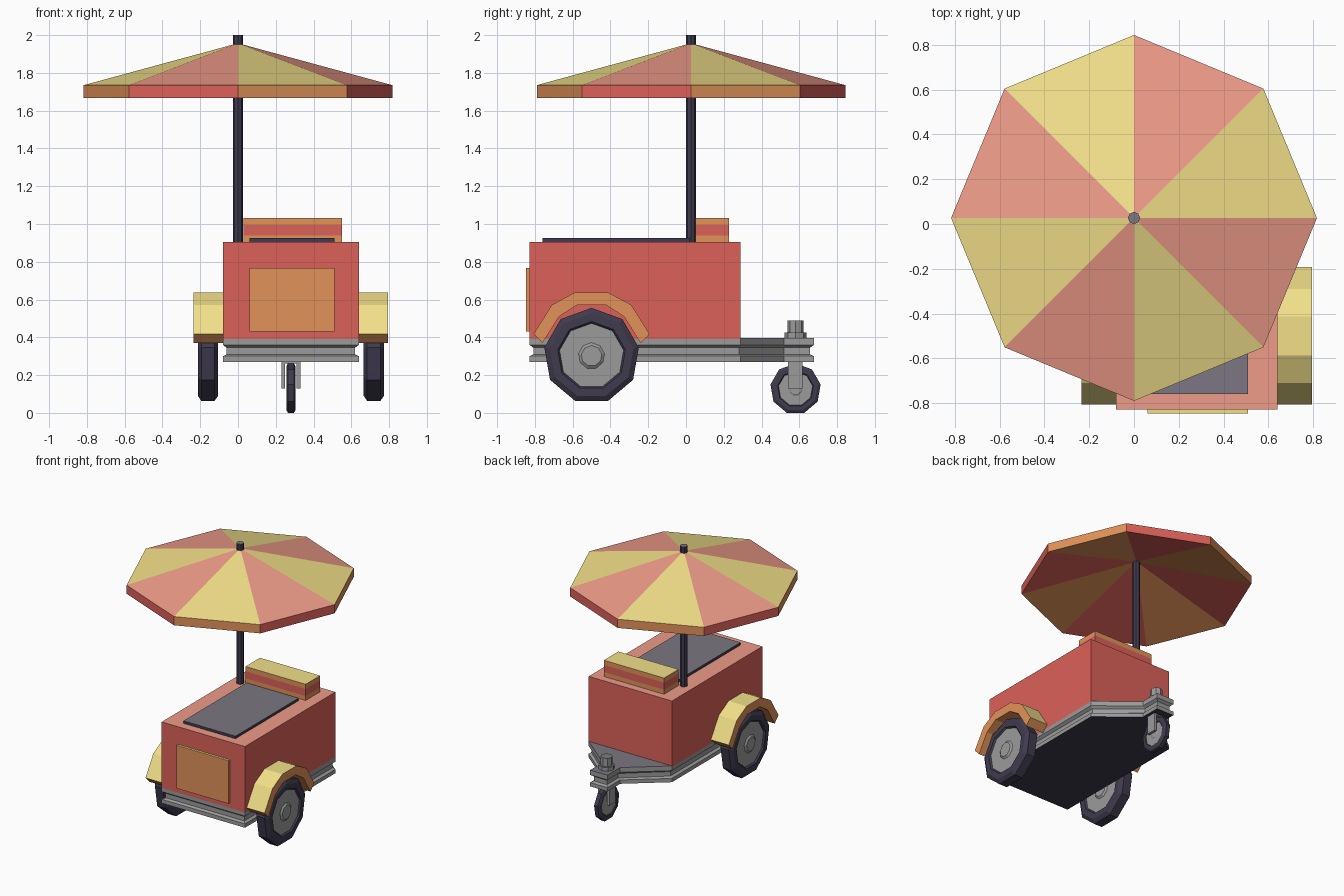
import bpy, bmesh
from math import sin, cos, pi

if "Cube" in bpy.data.objects:
    bpy.data.objects.remove(bpy.data.objects["Cube"])

COLORS = {
    "red": (.72, .12, .10), "salmon": (.86, .33, .25),
    "orange": (.76, .29, .10), "yellow": (.88, .74, .25),
    "dark": (.05, .043, .075), "slate": (.20, .18, .22),
    "metal": (.33, .33, .33), "iron": (.20, .20, .20),
}
MATS = {}
for key, c in COLORS.items():
    MATS[key] = bpy.data.materials.new(key)
    MATS[key].diffuse_color = (*c, 1)

CX = .28          # centre line of the cart
PY = .027         # pole position in y


def finish(name, bm, pick):
    """Turn a bmesh into an object; pick(face) names the colour of each face."""
    bmesh.ops.recalc_face_normals(bm, faces=bm.faces)
    bm.normal_update()
    me = bpy.data.meshes.new(name)
    keys = [pick(f) for f in bm.faces]
    used = sorted(set(keys))
    for f, k in zip(bm.faces, keys):
        f.material_index = used.index(k)
    for k in used:
        me.materials.append(MATS[k])
    bm.to_mesh(me)
    bm.free()
    ob = bpy.data.objects.new(name, me)
    bpy.context.collection.objects.link(ob)
    return ob


def loft(name, rings, pick):
    """Skin a list of equal-length point rings and cap both ends."""
    bm = bmesh.new()
    vs = [[bm.verts.new(p) for p in r] for r in rings]
    n = len(vs[0])
    for a, b in zip(vs, vs[1:]):
        for i in range(n):
            j = (i + 1) % n
            bm.faces.new((a[i], a[j], b[j], b[i]))
    bm.faces.new(vs[0])
    bm.faces.new(vs[-1])
    return finish(name, bm, pick)


def topped(side, top):
    return lambda f: top if f.normal.z > .5 else side


def box(name, x, y, z, pick):
    return loft(name, [[(x[0], y[0], h), (x[1], y[0], h), (x[1], y[1], h), (x[0], y[1], h)]
                       for h in z], pick)


def post(name, x, y, steps, n, pick):
    """Vertical turned part from (radius, z) steps."""
    return loft(name, [[(x + r * cos(2 * pi * i / n), y + r * sin(2 * pi * i / n), z)
                        for i in range(n)] for r, z in steps], pick)


def disc(name, x, y, z, steps, pick, n=9):
    """Turned part on an x axis from (offset, radius) steps, one corner upward."""
    return loft(name, [[(x + o, y + r * sin(2 * pi * i / n), z + r * cos(2 * pi * i / n))
                        for i in range(n)] for o, r in steps], pick)


def wheel(name, x, y, z, sx, sr):
    half = [(.035, .254), (.054, .225), (.054, .182), (.042, .172)]
    steps = [(-o, r) for o, r in reversed(half)] + half
    disc(name, x, y, z, [(o * sx, r * sr) for o, r in steps],
         lambda f: "metal" if len(f.verts) > 4 else "dark")
    disc(name + "_hub", x, y, z, [(o * sx, r * sr) for o, r in
         [(-.053, .055), (-.042, .07), (.042, .07), (.053, .055)]], lambda f: "metal")


# cart body, door and lid
box("body", (-.08, .64), (-.828, .288), (.39, .905), topped("red", "salmon"))
box("door", (.06, .51), (-.846, -.82), (.43, .767), topped("orange", "yellow"))
box("lid", (.06, .51), (-.76, .02), (.90, .925), topped("dark", "slate"))

# striped crate on the back of the top
for i, (lo, hi, c) in enumerate([(.90, .94, "orange"), (.94, .995, "red"), (.995, 1.032, "orange")]):
    box(f"crate_band_{i}", (.03, .55), (.05, .228), (lo, hi), topped(c, "yellow"))


# chassis rail: channel profile around a plan that tapers to the caster
def plan(d, z):
    right = [(.36 - d, -.828 + d), (.36 - d, .288 - d * .4), (.075 - d, .52), (.075 - d, .677 - d)]
    return [(CX + x, y, z) for x, y in right] + [(CX - x, y, z) for x, y in reversed(right)]


loft("chassis", [plan(d, z) for z, d in
     [(.27, 0), (.30, 0), (.31, .02), (.345, .02), (.36, 0), (.397, 0)]],
     lambda f: ("slate" if f.normal.z > 0 else "dark") if len(f.verts) > 4 else "metal")

# big wheels and fenders on both sides
outer = [(.307, .418), (.21, .572), (.087, .638)]
inner = [(.078, .57), (.172, .51), (.26, .37)]
arch = (outer + [(-y, z) for y, z in reversed(outer)]
        + [(-y, z) for y, z in reversed(inner)] + inner)
for side, s in (("right", 1), ("left", -1)):
    wheel(f"{side}_wheel", CX + s * .439, -.50, .302, 1, 1)
    loft(f"{side}_fender", [[(CX + s * x, -.50 + y, z) for y, z in arch] for x in (.355, .515)],
         lambda f: "yellow" if abs(f.normal.x) < .5 and f.normal.z > .05 else "orange")

# caster: wheel, fork, swivel post
wheel("caster_wheel", CX, .58, .127, .45, .531)
for s in (-1, 1):
    xs = sorted((CX + s * .03, CX + s * .05))
    box(f"caster_fork_{s}", xs, (.54, .618), (.13, .28), lambda f: "metal")
box("caster_fork_top", (CX - .05, CX + .05), (.54, .618), (.262, .28), lambda f: "metal")
post("caster_swivel", CX, .58, [(.058, .39), (.058, .425), (.043, .425), (.043, .49)], 8,
     topped("metal", "iron"))

# parasol pole
post("pole", 0, PY, [(.027, .89), (.027, 2.0)], 8, topped("dark", "slate"))

# parasol canopy: striped cone, rim band and hollow underside
bm = bmesh.new()
top, low = bm.verts.new((0, PY, 1.957)), bm.verts.new((0, PY, 1.89))
R = .817
up, dn = [[bm.verts.new((R * cos(i * pi / 4), PY + R * sin(i * pi / 4), z)) for i in range(8)]
          for z in (1.735, 1.667)]
stripe = {}
for i in range(8):
    j = (i + 1) % 8
    light, deep = (("yellow", "orange"), ("salmon", "red"))[i % 2]
    stripe[bm.faces.new((up[i], up[j], top))] = light
    stripe[bm.faces.new((dn[i], dn[j], up[j], up[i]))] = deep
    stripe[bm.faces.new((dn[j], dn[i], low))] = deep
finish("canopy", bm, lambda f: stripe[f])

for m in bpy.data.materials:
    if m.users and not m.is_grease_pencil:
        m.use_nodes = True
        m.node_tree.nodes["Principled BSDF"].inputs["Base Color"].default_value = m.diffuse_color
